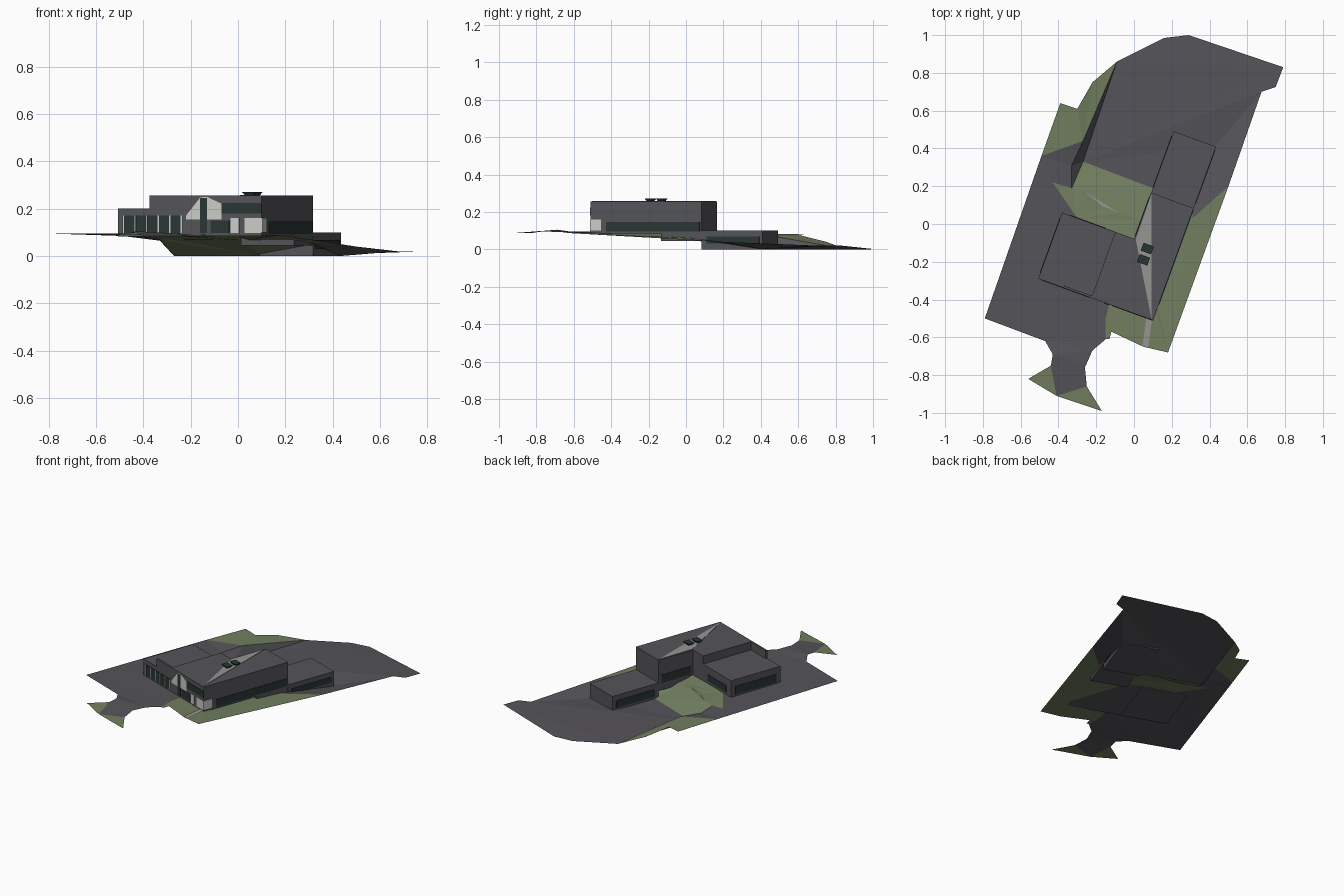
import bpy, math
from mathutils import Vector
from mathutils.geometry import tessellate_polygon

if "Cube" in bpy.data.objects:
    bpy.data.objects.remove(bpy.data.objects["Cube"])


def mat(name, rgb):
    m = bpy.data.materials.new(name)
    m.diffuse_color = (*rgb, 1)
    m.use_nodes = True
    m.node_tree.nodes["Principled BSDF"].inputs["Base Color"].default_value = m.diffuse_color
    return m


GREY = mat("dark_grey", (0.09, 0.087, 0.098))
GRASS = mat("grass_green", (0.165, 0.21, 0.115))
GLASS = mat("dark_glass", (0.022, 0.036, 0.035))
WHITE = mat("off_white", (0.60, 0.60, 0.57))
LIGHT = mat("light_grey", (0.30, 0.30, 0.29))


def make(name, verts, faces, m):
    me = bpy.data.meshes.new(name)
    me.from_pydata(verts, [], faces)
    me.materials.append(m)
    ob = bpy.data.objects.new(name, me)
    bpy.context.collection.objects.link(ob)
    return ob


def patch(name, pts, m):
    """Ground sheet from an outline, triangulated in plan, facing up."""
    tris = []
    for t in tessellate_polygon([[Vector((p[0], p[1], 0)) for p in pts]]):
        a, b, c = (Vector(pts[i]) for i in t)
        tris.append(tuple(t) if (b - a).cross(c - a).z > 0 else tuple(reversed(t)))
    make(name, pts, tris, m)


# Building axes: u runs left along the front wall, v runs back
A = math.radians(20)
def place(u, v, z):
    return (0.1 - u * math.cos(A) + v * math.sin(A),
            -0.51 + u * math.sin(A) + v * math.cos(A), z)


def prism(name, outline, z0, z1, m, top_scale=1.0):
    """Vertical prism over a (u, v) outline, optionally flared at the top."""
    n = len(outline)
    cu = sum(p[0] for p in outline) / n
    cv = sum(p[1] for p in outline) / n
    vs = [place(u, v, z0) for u, v in outline]
    vs += [place(cu + (u - cu) * top_scale, cv + (v - cv) * top_scale, z1) for u, v in outline]
    # u-v is a left-handed pair, so counter-clockwise outlines are reversed here
    fs = [tuple(range(n)), tuple(reversed(range(n, 2 * n)))]
    fs += [(i, i + n, (i + 1) % n + n, (i + 1) % n) for i in range(n)]
    return make(name, vs, fs, m)


def box(name, u0, u1, v0, v1, z0, z1, m, top_scale=1.0):
    return prism(name, [(u0, v0), (u1, v0), (u1, v1), (u0, v1)], z0, z1, m, top_scale)


T = 0.003
def front_plate(name, u0, u1, z0, z1, m, v=0.0, t=T):
    box(name, u0, u1, v - t, v + t, z0, z1, m)


def side_plate(name, u, v0, v1, z0, z1, m, t=T):
    box(name, u - t, u + t, v0, v1, z0, z1, m)


# --- Ground: shared corner points ---
lot_w, lot_n = (-0.27, 0.33, 0), (-0.09, 0.86, 0)
lot_s, wing_e = (0.10, 0.19, 0), (0.43, 0.41, 0)
lot_e, edge_e = (0.675, 0.70, 0.02), (0.50, 0.20, 0.04)
wall_e, wall_e2 = (0.31, 0.085, 0.05), (0.31, 0.03, 0.06)
bank_a, bank_b = (-0.27, 0.44, 0.075), (-0.33, 0.31, 0.065)
bank_c, west = (-0.33, 0.19, 0.07), (-0.49, 0.36, 0.085)
yard_a, yard_b = (-0.43, 0.22, 0.085), (-0.30, 0.03, 0.088)
yard_c, yard_d = (-0.10, -0.04, 0.087), (0.0, -0.08, 0.085)
mid = [(0.03, 0.02, 0.065), (-0.08, 0.06, 0.07), (-0.17, 0.09, 0.07), (-0.28, 0.18, 0.07)]
join = [(-0.22, -0.38, 0.09), (-0.13, -0.42, 0.09), (-0.15, -0.50, 0.09), (-0.15, -0.61, 0.09)]
drive_a, drive_b = (-0.22, -0.67, 0.093), (-0.43, -0.69, 0.105)
gate_a, gate_b = (-0.44, -0.75, 0.10), (-0.25, -0.86, 0.09)
road = (-0.41, -0.91, 0.088)

patch("upper_lot", [(-0.79, -0.50, 0.095), west, bank_a, bank_b, bank_c, yard_a, yard_b,
                    yard_c, *join, drive_a, drive_b, (-0.47, -0.62, 0.095)], GREY)
patch("driveway", [drive_b, drive_a, (-0.26, -0.76, 0.095), gate_b, road, gate_a], GREY)
patch("verge_left", [gate_a, (-0.56, -0.82, 0.088), road], GRASS)
patch("verge_right", [gate_b, (-0.17, -0.99, 0.085), road], GRASS)
patch("lower_lot", [lot_w, lot_n, (0.16, 0.985, 0), (0.29, 1.0, 0.002), (0.79, 0.83, 0.02),
                    (0.75, 0.725, 0.02), lot_e, wing_e, wall_e, lot_s], GREY)
patch("side_apron", [wing_e, lot_e, edge_e, wall_e2, wall_e], GREY)
patch("retaining_bank", [lot_w, lot_n, bank_a, bank_b], GREY)
patch("bank_end", [lot_w, bank_b, bank_c], GREY)
patch("west_grass", [west, bank_a, lot_n, (-0.22, 0.75, 0.04), (-0.30, 0.61, 0.075),
                     (-0.39, 0.64, 0.08)], GRASS)
patch("main_grass", [join[3], (-0.13, -0.61, 0.09), (-0.12, -0.57, 0.09), (0.05, -0.65, 0.09),
                     (0.18, -0.68, 0.09), edge_e, wall_e2, wall_e, lot_s, mid[0], yard_d,
                     yard_c, join[0], join[1], join[2]], GRASS)
patch("yard_terrace", [yard_a, yard_b, yard_c, yard_d, *mid, bank_c], GRASS)
patch("yard_slope", [bank_c, *reversed(mid), lot_s, lot_w], GRASS)
patch("yard_paving", [(-0.26, 0.17, 0.076), (-0.17, 0.095, 0.076), (-0.08, 0.06, 0.076)], LIGHT)
patch("front_path", [(0.045, -0.645, 0.094), (0.075, -0.653, 0.094),
                     (0.095, -0.51, 0.094), (0.065, -0.50, 0.094)], LIGHT)

# --- Building volumes ---
prism("main_block", [(0, 0), (0.347, 0), (0.347, 0.372), (0.24, 0.372),
                     (0.24, 0.632), (0, 0.632)], 0.085, 0.255, GREY)
box("main_block_footing", 0.001, 0.239, 0.40, 0.631, 0.045, 0.09, GREY)
box("left_wing", 0.347, 0.646, 0, 0.372, 0.083, 0.20, GREY)
box("low_wing", 0, 0.239, 0.632, 0.978, 0, 0.10, GREY)
box("front_parapet", 0.347, 0.505, 0, 0.012, 0.20, 0.255, GREY)

# --- Roof: pale panel and two flared skylights ---
prism("roof_panel", [(0.01, 0.005), (0.232, 0.372), (0.236, 0.628)], 0.255, 0.2575, LIGHT)
for i, (u, v) in enumerate([(0.158, 0.347), (0.156, 0.284)]):
    box(f"skylight_{i}", u - 0.017, u + 0.017, v - 0.013, v + 0.013, 0.255, 0.271, GLASS, 1.7)

# --- Main front facade ---
front_plate("upper_window", 0.0, 0.18, 0.18, 0.225, GLASS)
front_plate("lower_panel", 0.0, 0.075, 0.098, 0.16, WHITE)
front_plate("lower_panel_narrow", 0.10, 0.138, 0.098, 0.16, WHITE)
front_plate("lower_window", 0.145, 0.23, 0.098, 0.15, GLASS)
n = [(0.18, 0.155), (0.34, 0.155), (0.34, 0.17), (0.275, 0.248), (0.245, 0.25), (0.18, 0.222)]
gable = [place(u, -T, z) for u, z in n]
make("entrance_gable", gable, [tuple(reversed(range(6)))], WHITE)
front_plate("entrance_glass", 0.245, 0.275, 0.098, 0.245, GLASS, t=0.0045)

# --- Left wing glazing with mullions ---
front_plate("left_wing_glass", 0.355, 0.625, 0.098, 0.172, GLASS)
for i in range(6):
    u = 0.36 + i * 0.052
    front_plate(f"mullion_{i}", u - 0.003, u + 0.003, 0.098, 0.172, WHITE, t=0.0045)
side_plate("left_wing_side_window", 0.646, 0.03, 0.34, 0.10, 0.155, GLASS)
front_plate("left_wing_back_window", 0.40, 0.60, 0.105, 0.15, GLASS, v=0.372)

# --- Side, courtyard and low wing windows ---
side_plate("east_window", 0.0, 0.09, 0.622, 0.095, 0.147, GLASS)
side_plate("east_corner_panel", 0.0, 0.0, 0.06, 0.10, 0.16, WHITE)
side_plate("courtyard_window", 0.24, 0.39, 0.61, 0.095, 0.15, GLASS)
side_plate("low_wing_east_window", 0.0, 0.66, 0.96, 0.03, 0.068, GLASS)
side_plate("low_wing_west_window", 0.239, 0.66, 0.95, 0.015, 0.065, GLASS)
